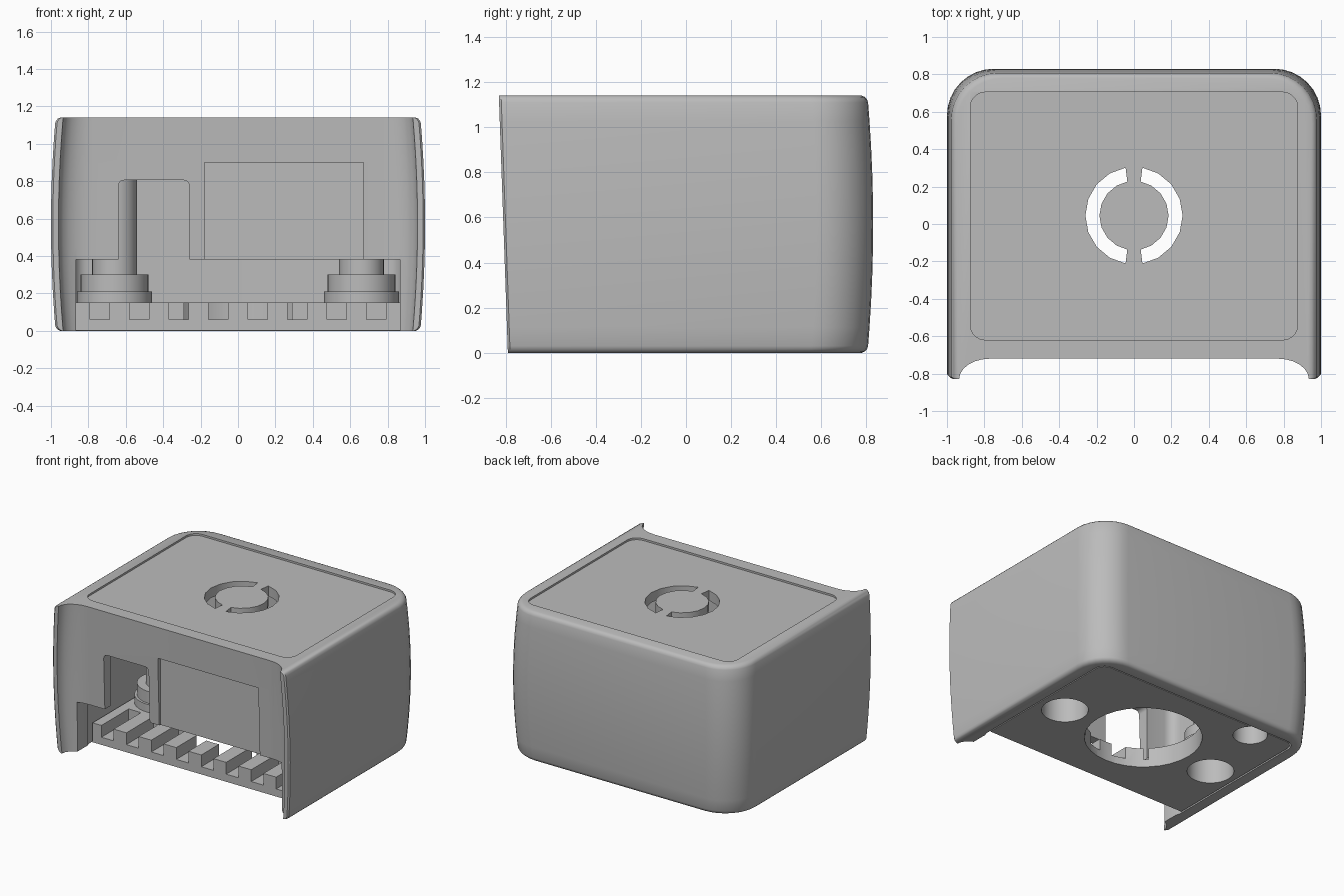
import bpy, bmesh
from math import sin, cos, pi, radians

if "Cube" in bpy.data.objects:
    bpy.data.objects.remove(bpy.data.objects["Cube"], do_unlink=True)

grey = bpy.data.materials.new("light_grey_plastic")
grey.use_nodes = True
colour = (0.5, 0.5, 0.5, 1)
grey.diffuse_color = colour
grey.node_tree.nodes["Principled BSDF"].inputs["Base Color"].default_value = colour


def loft(name, rings):
    """Solid skinned through rings of equal point count."""
    bm = bmesh.new()
    loops = [[bm.verts.new(p) for p in ring] for ring in rings]
    n = len(loops[0])
    for a, b in zip(loops, loops[1:]):
        for i in range(n):
            j = (i + 1) % n
            bm.faces.new((a[i], a[j], b[j], b[i]))
    bm.faces.new(loops[0])
    bm.faces.new(loops[-1])
    bmesh.ops.recalc_face_normals(bm, faces=bm.faces)
    mesh = bpy.data.meshes.new(name)
    bm.to_mesh(mesh)
    bm.free()
    mesh.materials.append(grey)
    ob = bpy.data.objects.new(name, mesh)
    bpy.context.collection.objects.link(ob)
    return ob


def prism(name, outline, z0, z1):
    return loft(name, [[(x, y, z) for x, y in outline] for z in (z0, z1)])


def rounded(x0, x1, y0, y1, r, seg=5):
    pts = []
    corners = ((x1 - r, y1 - r), (x0 + r, y1 - r), (x0 + r, y0 + r), (x1 - r, y0 + r))
    for k, (cx, cy) in enumerate(corners):
        for i in range(seg + 1):
            a = (k + i / seg) * pi / 2
            pts.append((cx + r * cos(a), cy + r * sin(a)))
    return pts


def circle(cx, cy, r, n=32):
    return [(cx + r * cos(2 * pi * i / n), cy + r * sin(2 * pi * i / n)) for i in range(n)]


def box(name, x0, x1, y0, y1, z0, z1):
    return prism(name, [(x0, y0), (x1, y0), (x1, y1), (x0, y1)], z0, z1)


def combine(ob, tool, operation="DIFFERENCE"):
    mod = ob.modifiers.new("cut", "BOOLEAN")
    mod.operation = operation
    mod.solver = "EXACT"
    mod.object = tool
    bpy.ops.object.select_all(action="DESELECT")
    bpy.context.view_layer.objects.active = ob
    ob.select_set(True)
    bpy.ops.object.modifier_apply(modifier=mod.name)
    bpy.data.objects.remove(tool, do_unlink=True)


def smooth(ob):
    bpy.ops.object.select_all(action="DESELECT")
    bpy.context.view_layer.objects.active = ob
    ob.select_set(True)
    bpy.ops.object.shade_smooth_by_angle(angle=radians(30))


H = 1.14
LID = (-0.875, 0.875, -0.62, 0.705)


# Bulging outer housing with a concave front between two side wings
def housing_ring(z, inset):
    bulge = 1 - ((z - H / 2) / (H / 2)) ** 2
    full = 0.975 + 0.025 * bulge
    w, back = full - inset, 0.805 + 0.025 * bulge - inset
    front = -0.79 - 0.04 * z / H
    tip, r = full - 0.04, 0.25
    half = [(0.77 + (tip - 0.77) * sin(t), front + 0.11 * cos(t))
            for t in [i * pi / 12 for i in range(7)]]
    half += [(w - 0.01, front), (w, front + 0.01)]
    half += [(w - r + r * cos(t), back - r + r * sin(t))
             for t in [i * pi / 16 for i in range(9)]]
    return [(x, y, z) for x, y in half + [(-x, y) for x, y in reversed(half)]]


edge = [(0, 0.024), (0.006, 0.012), (0.016, 0.004), (0.03, 0)]
levels = edge + [(H * i / 10, 0) for i in range(1, 10)]
levels += [(H - z, d) for z, d in reversed(edge)]
housing = loft("housing", [housing_ring(z, d) for z, d in levels])

# Hollow inside, front cable opening, recessed lid and front label panel
combine(housing, prism("cavity", rounded(*LID, 0.08), -0.1, 1.05))
combine(housing, prism("lid_recess", rounded(*LID, 0.08), 1.126, 1.3))
combine(housing, box("front_opening", -0.865, 0.865, -1, -0.5, -0.2, 0.38))
combine(housing, box("label_recess", -0.18, 0.67, -1, -0.68, 0.3, 0.9))
notch = loft("notch", [[(x, y, z) for x, z in rounded(-0.64, -0.26, 0.2, 0.805, 0.03)]
                       for y in (-1, -0.5)])
combine(housing, notch)

# Two half-ring slots through the lid
for side in (0, pi):
    arc = [radians(i) for i in range(-80, 81, 20)]
    start = [(r, pi / 2 - 0.036 / r) for r in (0.26, 0.185)]
    pts = []
    for (r, lim), flip in zip(start, (1, -1)):
        for a in [max(-lim, min(lim, t)) for t in arc][::flip]:
            pts.append((r * cos(a + side), 0.045 + r * sin(a + side)))
    combine(housing, prism("slot", pts, 0.9, 1.3))
smooth(housing)

# Base slab with stepped screw bosses
base = prism("base", rounded(-0.865, 0.865, -0.52, 0.695, 0.07), 0.002, 0.15)
combine(base, box("square_front", -0.865, 0.865, -0.52, -0.3, 0.002, 0.15), "UNION")
for x in (-0.66, 0.66):
    combine(base, prism("boss", circle(x, 0.04, 0.2), 0.1, 0.21), "UNION")
    combine(base, prism("boss_top", circle(x, 0.04, 0.182), 0.12, 0.3), "UNION")
    combine(base, prism("screw_hole", circle(x, 0.04, 0.163), -0.1, 0.28))

# Central opening, rear cable hole and comb slots
combine(base, prism("centre_hole", circle(0, 0.1, 0.41), -0.1, 0.4))
combine(base, prism("rear_hole", circle(-0.55, 0.6, 0.12), -0.1, 0.4))
for i in range(8):
    x = (i - 3.5) * 0.211
    combine(base, box("comb_slot", x - 0.052, x + 0.052, -0.7, -0.19, 0.06, 0.145 + 0.1))
smooth(base)

# Screw columns hanging from the lid
for side, x in (("right", -0.66), ("left", 0.66)):
    smooth(prism(side + "_screw_column", circle(x, 0.04, 0.12), 0.28, 1.06))
